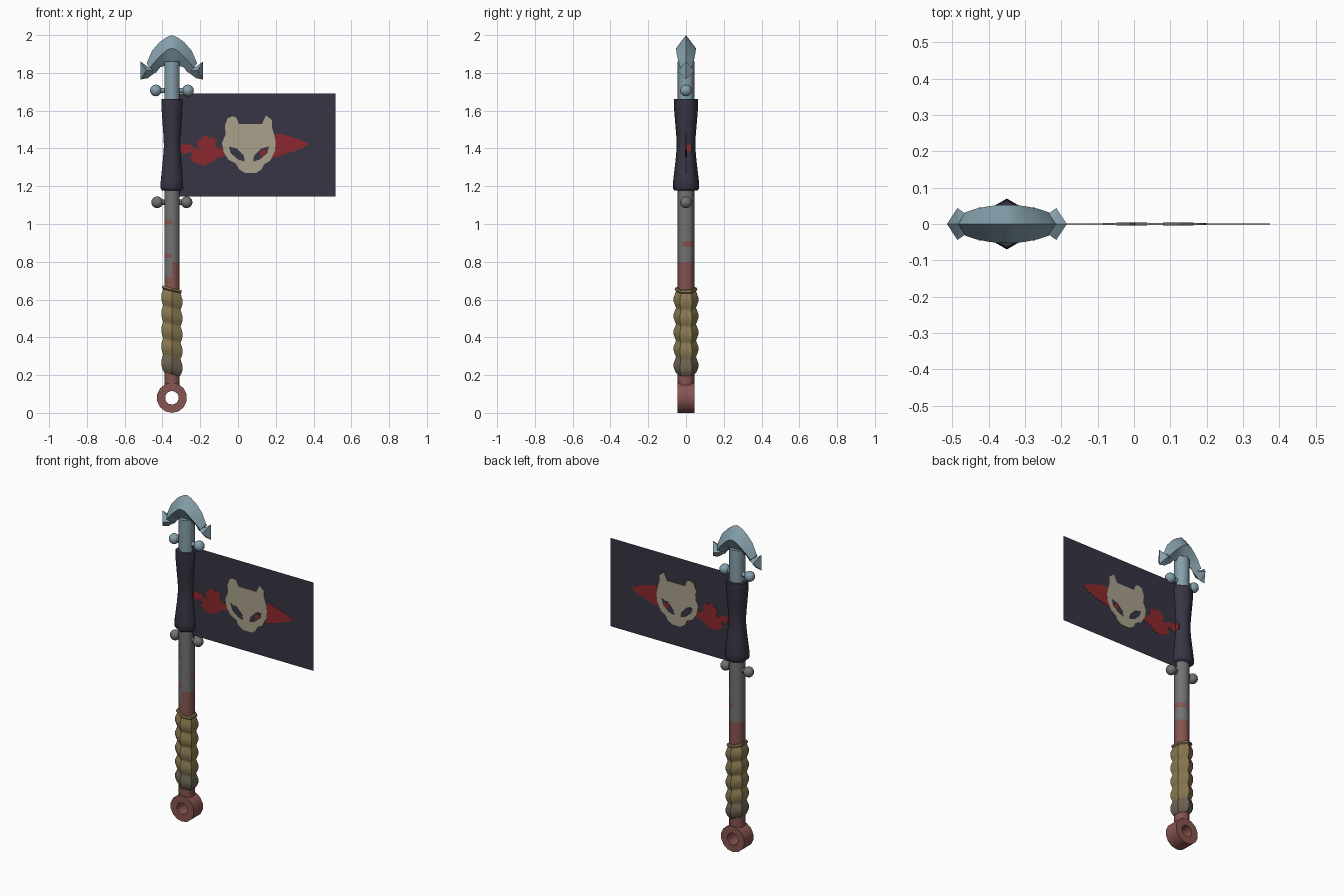
import bpy, bmesh, math
from mathutils import Vector

if "Cube" in bpy.data.objects:
    bpy.data.objects.remove(bpy.data.objects["Cube"])

PX = -0.35  # pole axis


def mat(name, r, g, b):
    m = bpy.data.materials.new(name)
    m.diffuse_color = (r, g, b, 1)
    m.use_nodes = True
    m.node_tree.nodes["Principled BSDF"].inputs["Base Color"].default_value = m.diffuse_color
    return m


STEEL = mat("blue_steel", 0.235, 0.35, 0.41)
GREY = mat("grey_metal", 0.17, 0.17, 0.17)
RUST = mat("rust", 0.24, 0.09, 0.08)
CLOTH = mat("dark_cloth", 0.038, 0.036, 0.058)
TAN = mat("tan_wrap", 0.25, 0.19, 0.08)
DIRTY = mat("dirty_wrap", 0.15, 0.125, 0.085)
BONE = mat("bone", 0.40, 0.355, 0.26)
RED = mat("red", 0.26, 0.022, 0.027)


def finish(bm, name, mats, angle=None, rule=None):
    bmesh.ops.recalc_face_normals(bm, faces=bm.faces)
    bm.normal_update()
    if rule:
        for f in bm.faces:
            f.material_index = rule(f.calc_center_median(), f.normal)
    me = bpy.data.meshes.new(name)
    bm.to_mesh(me)
    bm.free()
    for m in mats:
        me.materials.append(m)
    ob = bpy.data.objects.new(name, me)
    bpy.context.collection.objects.link(ob)
    if angle:
        bpy.ops.object.select_all(action='DESELECT')
        ob.select_set(True)
        bpy.context.view_layer.objects.active = ob
        bpy.ops.object.shade_smooth_by_angle(angle=math.radians(angle))
    return ob


def lathe(name, profile, mats, sides=6, shear=0.0, angle=62, rule=None):
    """Ring-by-ring tube around the pole from (radius, z) pairs."""
    bm = bmesh.new()
    rings = []
    for r, z in profile:
        ring = []
        for k in range(sides):
            a = math.pi / 2 + 2 * math.pi * k / sides
            x = r * math.cos(a)
            ring.append(bm.verts.new((PX + x, r * math.sin(a), z - shear * x)))
        rings.append(ring)
    for a, b in zip(rings, rings[1:]):
        for k in range(sides):
            j = (k + 1) % sides
            bm.faces.new((a[k], a[j], b[j], b[k]))
    bm.faces.new(rings[0])
    bm.faces.new(rings[-1])
    return finish(bm, name, mats, angle, rule)


def pole_colour(c, n):
    """0 grey, 1 rust, 2 steel, by height and facing."""
    z, front_left = c.z, n.y < -0.2 and n.x < 0
    if z > 1.5:
        return 2
    if z < 0.72 or (z < 0.8 and not front_left):
        return 1
    if (0.82 < z < 0.845 or 1.0 < z < 1.025) and front_left:
        return 1
    if 0.88 < z < 0.91 and n.x > 0.2 and n.y > -0.2:
        return 1
    return 0


# Pole with rust patches
levels = (0.13, 0.72, 0.8, 0.82, 0.845, 0.88, 0.91, 1.0, 1.025, 1.42, 1.86)
lathe("pole", [(0.045, z) for z in levels], [GREY, RUST, STEEL], rule=pole_colour)

# Cloth sleeve where the flag is tied
lathe("flag_sleeve", [(0.062, 1.178), (0.07, 1.19), (0.068, 1.23), (0.055, 1.34), (0.049, 1.41),
                      (0.051, 1.46), (0.060, 1.57), (0.064, 1.62), (0.064, 1.662)], [CLOTH], angle=62)

# Grip made of slanted bulging turns, the lowest one dirty
grip = [(0.047, 0.205)]
for i in range(5):
    z = 0.252 + 0.087 * i
    grip += [(0.056, z - 0.036), (0.065, z - 0.012), (0.065, z + 0.012), (0.056, z + 0.036)]
    grip.append((0.053, z + 0.0435))
grip += [(0.06, 0.65), (0.058, 0.662)]
lathe("grip_wrap", grip, [TAN, DIRTY], shear=0.25, angle=40,
      rule=lambda c, n: 1 if c.z + 0.25 * (c.x - PX) < 0.295 else 0)

# Pommel ring with its hole running front to back
bm = bmesh.new()
N = 14
loops = []
for r, y in ((0.08, -0.045), (0.08, 0.045), (0.036, 0.045), (0.036, -0.045)):
    loops.append([bm.verts.new((PX + r * math.sin(2 * math.pi * k / N), y,
                                0.08 - r * math.cos(2 * math.pi * k / N))) for k in range(N)])
for i in range(4):
    a, b = loops[i], loops[(i + 1) % 4]
    for k in range(N):
        j = (k + 1) % N
        bm.faces.new((a[k], a[j], b[j], b[k]))
finish(bm, "pommel_ring", [RUST], 35)


# Cross pins with ball ends
def pin(name, z, half, material):
    b = bmesh.new()
    for s in (-1, 1):
        r = bmesh.ops.create_uvsphere(b, u_segments=12, v_segments=8, radius=0.031)
        bmesh.ops.translate(b, verts=r["verts"], vec=(PX + s * half, 0, z))
    r = bmesh.ops.create_cone(b, cap_ends=True, segments=8, radius1=0.014, radius2=0.014, depth=2 * half)
    for v in r["verts"]:
        v.co = Vector((PX + v.co.z, v.co.y, z + v.co.x))
    finish(b, name, [material], 50)


pin("upper_pin", 1.707, 0.085, STEEL)
pin("lower_pin", 1.115, 0.078, GREY)

# Spear head: diamond section swept along both arms (outer, middle, inner points)
arm = [((0, 2.0), (0, 1.93, 0.053), (0, 1.825)),
       ((0.03, 1.988), (0.025, 1.922, 0.052), (0.02, 1.825)),
       ((0.065, 1.963), (0.05, 1.90, 0.049), (0.04, 1.836)),
       ((0.105, 1.917), (0.085, 1.865, 0.042), (0.062, 1.83)),
       ((0.134, 1.85), (0.115, 1.828, 0.032), (0.085, 1.80))]
bm = bmesh.new()
stations = [(p, -1) for p in reversed(arm[1:])] + [(p, 1) for p in arm]
rings = []
for (o, m, i), s in stations:
    rings.append([bm.verts.new(c) for c in ((PX + s * o[0], 0, o[1]), (PX + s * m[0], -m[2], m[1]),
                                            (PX + s * i[0], 0, i[1]), (PX + s * m[0], m[2], m[1]))])
for a, b in zip(rings, rings[1:]):
    for k in range(4):
        j = (k + 1) % 4
        bm.faces.new((a[k], a[j], b[j], b[k]))
bm.faces.new(rings[0])
bm.faces.new(rings[-1])
finish(bm, "spear_head", [STEEL], 45)

# Faceted barbs at the arm ends
edge = [(0.165, 1.86), (0.165, 1.765), (0.128, 1.772), (0.075, 1.812), (0.132, 1.836)]
for s, side in ((-1, "left"), (1, "right")):
    bm = bmesh.new()
    rim = [bm.verts.new((PX + s * x, 0, z)) for x, z in edge]
    for y in (-0.044, 0.044):
        top = bm.verts.new((PX + s * 0.136, y, 1.812))
        for k in range(5):
            bm.faces.new((rim[k], rim[(k + 1) % 5], top))
    finish(bm, side + "_barb", [STEEL])

# Flag sheet
bm = bmesh.new()
bm.faces.new([bm.verts.new((x, 0, z)) for x, z in
              ((-0.33, 1.145), (0.515, 1.145), (0.515, 1.69), (-0.33, 1.69))])
finish(bm, "flag", [CLOTH])


# Emblem plates, visible on both faces of the flag (outline in hundredths)
def plate(name, pts, half, material):
    b = bmesh.new()
    f = b.faces.new([b.verts.new((x / 100, -half, z / 100)) for x, z in pts])
    r = bmesh.ops.extrude_face_region(b, geom=[f])
    for v in r["geom"]:
        if isinstance(v, bmesh.types.BMVert):
            v.co.y = half
    bmesh.ops.triangulate(b, faces=[q for q in b.faces if len(q.verts) > 4])
    finish(b, name, [material])


plate("flame_hilt", [(-31, 142), (-25, 142), (-23, 140), (-20.5, 139.8), (-22, 143), (-18.5, 146.5),
                     (-15.3, 147), (-15.8, 145), (-13.5, 146), (-11, 144), (-12.5, 142), (-10.5, 140),
                     (-7, 140), (-7, 136), (-11.5, 135), (-14, 132.5), (-18, 131), (-23, 132.3),
                     (-26, 135.5), (-24, 136), (-25, 138.5), (-28, 137), (-31, 138)], 0.0015, RED)
plate("blade_tip", [(18, 146.5), (21.5, 148), (30.5, 145.5), (37.5, 142.5), (35, 140.5),
                    (28.5, 138), (18, 135)], 0.0015, RED)
plate("skull", [(-3.2, 157), (-1, 156.5), (0.5, 153), (12.7, 153), (14.8, 157.5), (18, 155), (18, 151),
                (19, 148), (20, 143.5), (19.5, 138.5), (17, 133.5), (13.7, 131.5), (12.5, 129),
                (9.5, 127), (3.7, 127), (0.5, 129), (-1, 132), (-5, 134), (-7.5, 138), (-8.5, 143),
                (-6.5, 147.5), (-7, 152), (-5.5, 156)], 0.0025, BONE)
eye = [(-10.6, 141), (-6.4, 140), (-2.7, 136.2), (-2.2, 133), (-5.8, 134.2), (-9.6, 137.4)]
plate("left_eye", [(5.8 + x, z) for x, z in eye], 0.0035, CLOTH)
plate("right_eye", [(5.8 - x, z) for x, z in eye], 0.0035, CLOTH)
plate("pupil", [(11, 138), (13, 139.5), (14.8, 139), (14.5, 137), (12.5, 135.8)], 0.0045, RED)

# Small red mark on the side of the sleeve
bm = bmesh.new()
bmesh.ops.create_cube(bm, size=1)
for v in bm.verts:
    v.co = Vector((PX + 0.044 + v.co.x * 0.006, 0.012 + v.co.y * 0.034, 1.4 + v.co.z * 0.035))
finish(bm, "sleeve_mark", [RED])
